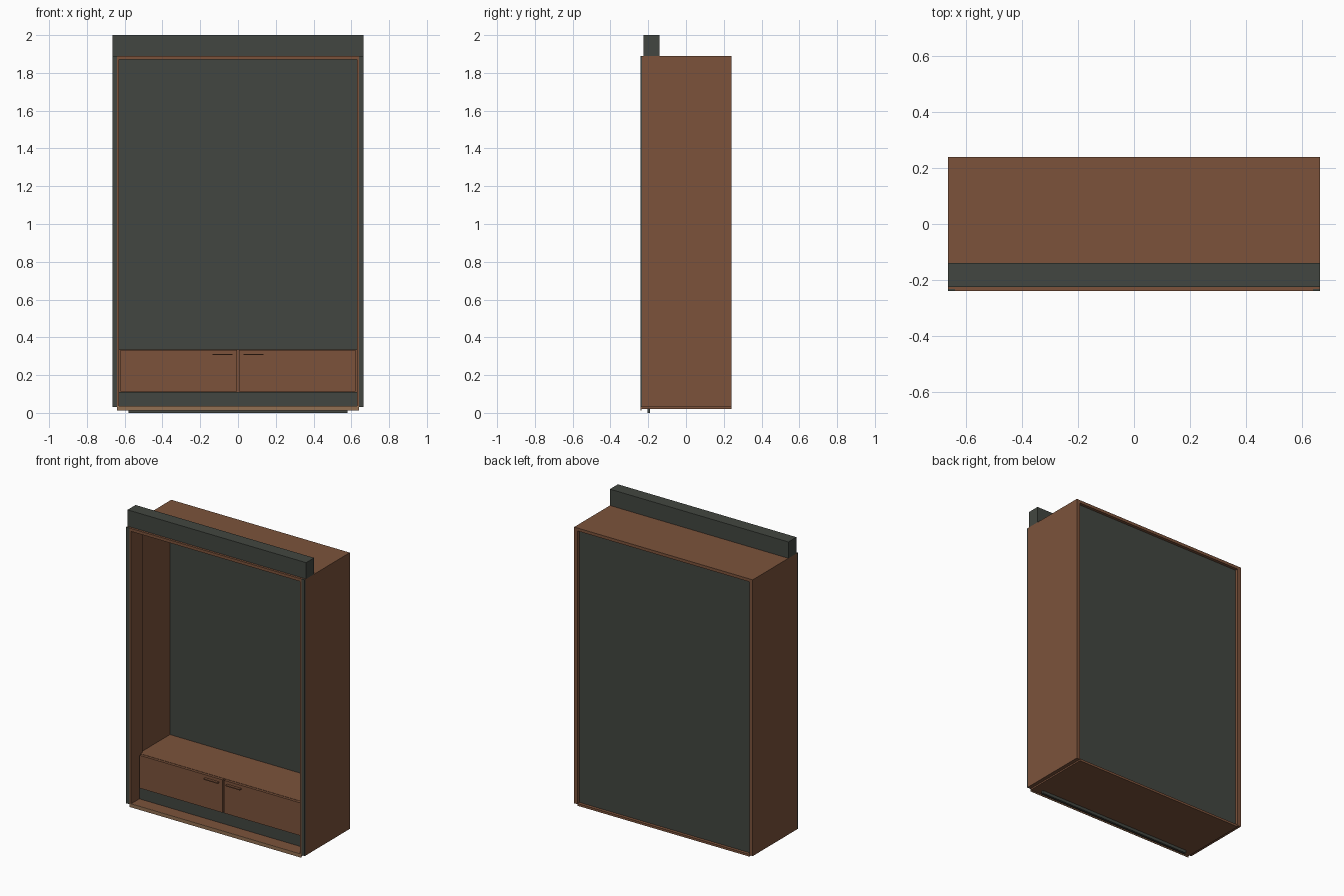
import bpy

cube = bpy.data.objects.get("Cube")
if cube:
    bpy.data.objects.remove(cube, do_unlink=True)


def material(name, rgb):
    m = bpy.data.materials.new(name)
    m.use_nodes = True
    color = (*rgb, 1.0)
    m.diffuse_color = color
    m.node_tree.nodes["Principled BSDF"].inputs["Base Color"].default_value = color
    return m


BROWN = material("walnut_brown", (0.2, 0.086, 0.044))
DARK = material("dark_grey_green", (0.055, 0.062, 0.052))
TAN = material("light_wood_edge", (0.29, 0.16, 0.085))


def box(name, mat, x, y, z):
    """Box spanning the (low, high) ranges along each axis."""
    spans = (x, y, z)
    bpy.ops.mesh.primitive_cube_add(size=1, location=[(a + b) / 2 for a, b in spans])
    ob = bpy.context.object
    ob.name = name
    ob.scale = [b - a for a, b in spans]
    bpy.ops.object.transform_apply(location=False, rotation=False, scale=True)
    ob.data.materials.append(mat)
    return ob


def pair(name, mat, x, y, z):
    """Mirrored boxes on the left (+x) and the right (-x)."""
    box("left_" + name, mat, x, y, z)
    box("right_" + name, mat, (-x[1], -x[0]), y, z)


W, IN = 0.665, 0.64          # outer and inner half widths
FRONT, BACK = -0.24, 0.24
TOP = 1.89
RECESS = -0.15               # front plane of the drawers

# Carcass
pair("side_panel", BROWN, (IN, W), (FRONT + 0.008, BACK), (0.03, TOP))
pair("front_edge_strip", DARK, (IN, W), (FRONT, FRONT + 0.008), (0.03, TOP))
pair("inner_liner", BROWN, (IN - 0.01, IN), (FRONT, -0.115), (0.035, TOP - 0.02))
box("top_panel", BROWN, (-IN, IN), (FRONT, BACK), (TOP - 0.02, TOP))
box("bottom_panel", BROWN, (-IN, IN), (FRONT + 0.004, BACK), (0.02, 0.035))
box("bottom_front_edge", TAN, (-IN, IN), (FRONT, FRONT + 0.004), (0.012, 0.036))
box("back_panel", DARK, (-IN, IN), (0.19, 0.22), (0.035, TOP - 0.02))

# Header board above the front
box("header_board", DARK, (-W, W), (-0.225, -0.14), (TOP, 2.0))

# Drawer unit
box("plinth", DARK, (-IN, IN), (RECESS, RECESS + 0.02), (0.035, 0.11))
box("drawer_case", BROWN, (-IN, IN), (RECESS + 0.01, 0.19), (0.11, 0.335))
pair("drawer_front", BROWN, (0.006, 0.622), (RECESS - 0.008, RECESS + 0.01), (0.112, 0.333))
pair("drawer_handle", BROWN, (0.03, 0.135), (RECESS - 0.025, RECESS - 0.008), (0.306, 0.313))

# Runner below the front edge
box("floor_runner", DARK, (-0.58, 0.58), (-0.205, -0.19), (0.0, 0.02))
